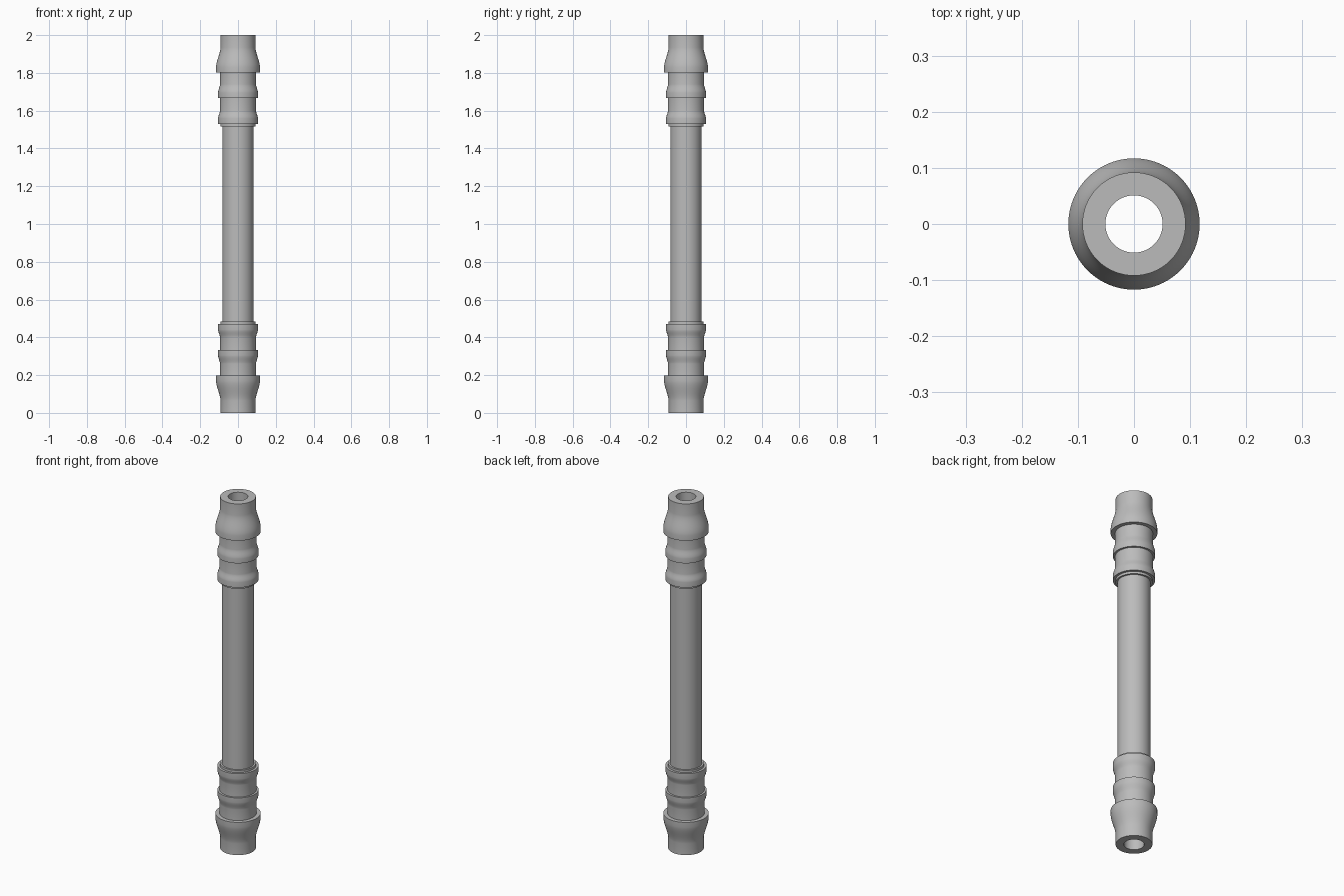
import bpy, bmesh, math
from mathutils import Vector

SEGMENTS = 96
BORE, TIP, NECK, TUBE, COLLAR = 0.051, 0.092, 0.095, 0.083, 0.093

cube = bpy.data.objects.get("Cube")
if cube:
    bpy.data.objects.remove(cube, do_unlink=True)

grey = bpy.data.materials.new("light grey plastic")
grey.use_nodes = True
colour = (0.5, 0.5, 0.5, 1)
grey.diffuse_color = colour
grey.node_tree.nodes["Principled BSDF"].inputs["Base Color"].default_value = colour


def flare(r0, r1, z0, z1, lip, steps=8):
    """Softly swelling barb from r0 to r1, ending in a straight lip."""
    pts = []
    for i in range(steps + 1):
        t = i / steps
        ease = t * t * (3 - 2 * t) * 0.6 + t * 0.4
        pts.append((r0 + (r1 - r0) * ease, z0 + (z1 - z0) * t))
    return pts + [(r1, lip)]


# Half outline: end barb, two grip rings, collar, then the plain tube
half = [(BORE, 0), (TIP, 0)]
half += flare(TIP, 0.117, 0.065, 0.17, 0.198) + [(NECK, 0.198)]
half += flare(NECK, 0.106, 0.26, 0.305, 0.332) + [(NECK, 0.332)]
half += flare(NECK, 0.106, 0.40, 0.44, 0.47) + [(COLLAR, 0.47)]
half += [(COLLAR, 0.483), (TUBE, 0.483)]

# Mirror the outline for the other end
outline = half + [(r, 2 - z) for r, z in reversed(half)]

# Revolve the closed outline
bm = bmesh.new()
ring = [bm.verts.new((r, 0, z)) for r, z in outline]
edges = [bm.edges.new((a, b)) for a, b in zip(ring, ring[1:] + ring[:1])]
bmesh.ops.spin(bm, geom=ring + edges, cent=Vector(), axis=(0, 0, 1),
               angle=math.tau, steps=SEGMENTS)
bmesh.ops.remove_doubles(bm, verts=bm.verts, dist=0.0001)
bmesh.ops.recalc_face_normals(bm, faces=bm.faces)
mesh = bpy.data.meshes.new("hose_connector")
bm.to_mesh(mesh)
bm.free()
mesh.materials.append(grey)
connector = bpy.data.objects.new("hose_connector", mesh)
bpy.context.collection.objects.link(connector)

# Smooth shading with crisp barb edges
bpy.ops.object.select_all(action='DESELECT')
connector.select_set(True)
bpy.context.view_layer.objects.active = connector
bpy.ops.object.shade_smooth_by_angle(angle=math.radians(30))
